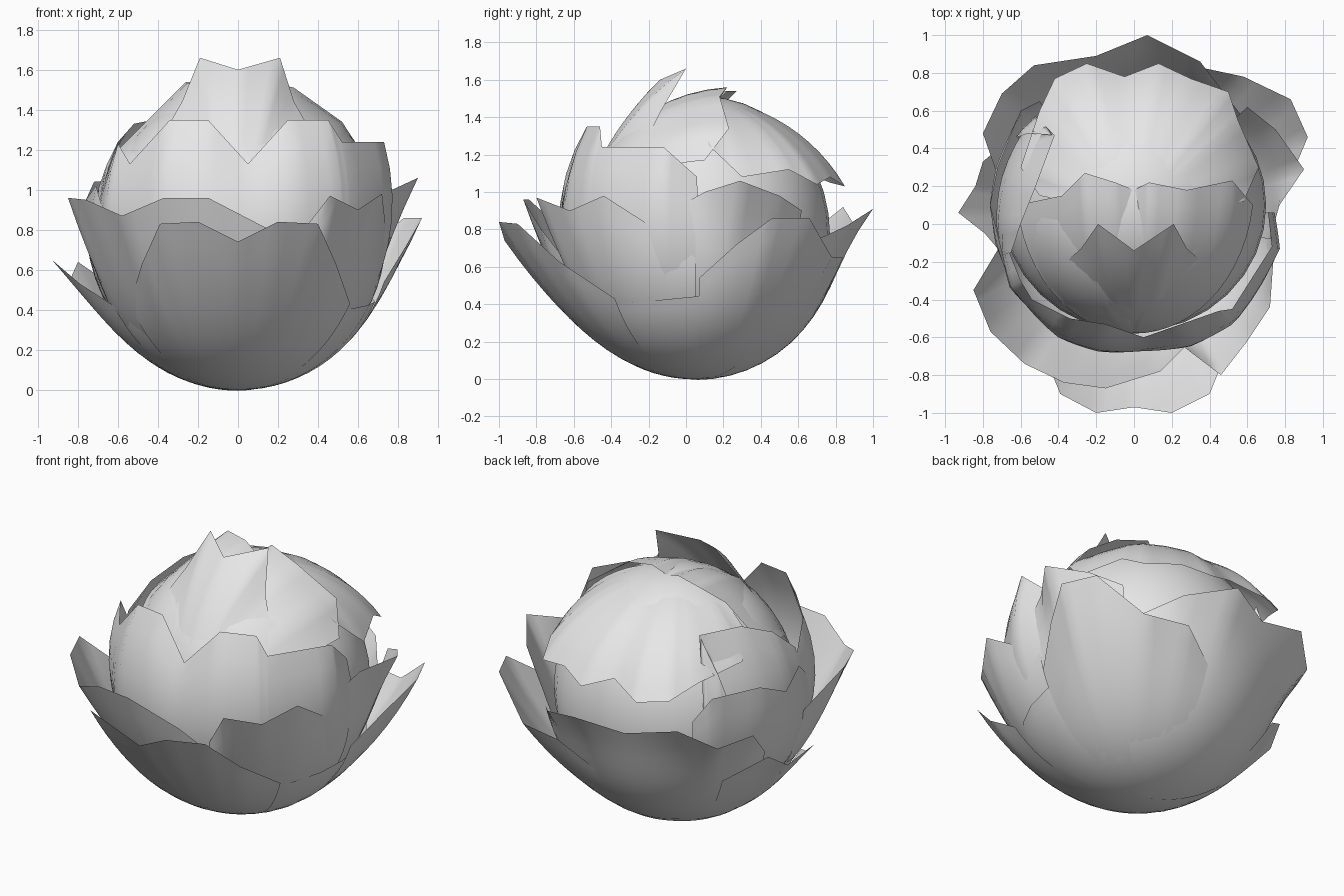
import bpy
import bmesh
from math import cos, sin, radians
from mathutils import Matrix, Quaternion, Vector

cube = bpy.data.objects.get("Cube")
if cube:
    bpy.data.objects.remove(cube, do_unlink=True)

CENTRE = Vector((0, 0.05, 0.75))
DOWN, UP, FRONT = Vector((0, 0, -1)), Vector((0, 0, 1)), Vector((0, -1, 0))

grey = bpy.data.materials.new("plain grey")
grey.use_nodes = True
grey.diffuse_color = (0.8, 0.8, 0.8, 1)
grey.node_tree.nodes["Principled BSDF"].inputs["Base Color"].default_value = grey.diffuse_color


def finish(name, bm):
    """Turn a bmesh into a smooth shaded grey object."""
    mesh = bpy.data.meshes.new(name)
    bm.to_mesh(mesh)
    bm.free()
    mesh.materials.append(grey)
    obj = bpy.data.objects.new(name, mesh)
    bpy.context.collection.objects.link(obj)
    for poly in mesh.polygons:
        poly.use_smooth = True


def leaf(name, rim, radius=0.75, flare=4, pole=DOWN, steps=14, cuts=4):
    """Wrap ribs round the head from one pole out to a jagged rim."""
    rim = [Vector(p) - CENTRE for p in rim]
    ends = [a.lerp(b, i / cuts) for a, b in zip(rim, rim[1:]) for i in range(cuts)]
    ends.append(rim[-1])
    bm = bmesh.new()
    tip = bm.verts.new(CENTRE + pole * radius)
    ribs = []
    for end in ends:
        axis = pole.cross(end).normalized()
        angle = pole.angle(end)
        rib = [tip]
        for i in range(1, steps + 1):
            t = i / steps
            reach = radius + (end.length - radius) * t ** flare
            rib.append(bm.verts.new(CENTRE + Quaternion(axis, angle * t) @ pole * reach))
        ribs.append(rib)
    for a, b in zip(ribs, ribs[1:]):
        bm.faces.new((tip, b[1], a[1]))
        for i in range(1, steps):
            bm.faces.new((a[i], b[i], b[i + 1], a[i + 1]))
    bmesh.ops.remove_doubles(bm, verts=bm.verts, dist=0.0001)
    bmesh.ops.recalc_face_normals(bm, faces=bm.faces)
    # Turn the leaf outward from the head
    if sum((f.calc_center_median() - CENTRE).dot(f.normal) for f in bm.faces) < 0:
        bmesh.ops.reverse_faces(bm, faces=bm.faces)
    finish(name, bm)


# Solid heart of the head
core = bmesh.new()
bmesh.ops.create_uvsphere(core, u_segments=32, v_segments=20, radius=1,
                          matrix=Matrix.LocRotScale((0, 0.1, 0.77), None, (0.7, 0.67, 0.74)))
finish("heart", core)

# Smooth bowl where the leaf bases merge
bowl_rim = []
for step in range(25):
    turn = radians(step * 15)
    slope = Vector((cos(turn), sin(turn), -0.45 + 0.12 * sin(turn)))
    bowl_rim.append(CENTRE + slope.normalized() * 0.752)
leaf("leaf_base", bowl_rim, 0.752, 1, cuts=2)

# Outer leaves
leaf("outer_front_leaf", [
    (-.54, -.38, .43), (-.48, -.68, .63), (-.39, -.9, .83), (-.2, -1, .84), (0, -.97, .74),
    (.2, -1, .84), (.4, -.9, .83), (.49, -.68, .63), (.56, -.38, .43)], 0.75)
leaf("outer_front_right_leaf", [
    (-.7, -.1, .7), (-.85, -.35, .96), (-.76, -.57, .95), (-.58, -.74, .87),
    (-.37, -.84, .96), (-.15, -.87, .96), (.14, -.78, .81), (.3, -.62, .6)], 0.74, 5)
leaf("outer_front_left_leaf", [
    (.25, -.64, .7), (.46, -.8, .97), (.6, -.62, .9), (.72, -.44, .98),
    (.74, -.16, .8), (.73, .05, .65)], 0.735, 5)
leaf("outer_back_left_leaf", [
    (.73, .07, .54), (.84, .27, .72), (.92, .46, .86), (.83, .66, .86),
    (.58, .78, .65), (.3, .84, .65), (.1, .77, .5)], 0.75)
leaf("outer_right_leaf", [
    (-.62, -.25, .42), (-.79, -.05, .53), (-.93, .06, .65), (-.84, .2, .55),
    (-.8, .33, .64), (-.6, .5, .5)], 0.75, 5)
leaf("outer_back_leaf", [
    (.58, .56, .68), (.35, .86, .82), (.07, 1, .91), (-.2, .89, .84), (-.53, .84, .92),
    (-.7, .69, .8), (-.8, .48, .83), (-.72, .25, .62)], 0.755, 8)

# Middle leaves
leaf("middle_left_leaf", [
    (.72, -.08, .9), (.77, .1, 1), (.9, .29, 1.06), (.75, .5, .98), (.6, .62, .9)], 0.72, 7)
leaf("middle_right_leaf", [
    (-.5, .65, .9), (-.6, .6, 1.05), (-.72, .3, 1.04), (-.76, .1, .95), (-.71, -.1, 1.02),
    (-.66, -.3, .85)], 0.725)
leaf("middle_front_leaf", [
    (-.7, -.05, .95), (-.6, -.3, 1.23), (-.54, -.4, 1.13), (-.34, -.5, 1.35),
    (-.15, -.53, 1.35), (.05, -.6, 1.13), (.25, -.53, 1.35), (.45, -.46, 1.35),
    (.52, -.45, 1.24), (.73, -.12, 1.24), (.71, .06, 1.08)], 0.7, 3)

# Inner leaves
leaf("inner_right_leaf", [
    (-.65, -.15, 1.1), (-.6, 0, 1.24), (-.52, .2, 1.33), (-.42, .47, 1.35),
    (-.56, .48, 1.14), (-.62, .46, .98)], 0.72, 5)
leaf("inner_front_leaf", [
    (-.62, .1, 1.18), (-.38, .15, 1.42), (-.26, .27, 1.54), (-.1, .22, 1.54),
    (0, .18, 1.5), (.08, .22, 1.56), (.28, .18, 1.51), (.52, .23, 1.34),
    (.63, .1, 1.17)], 0.63, 2, FRONT)

# Two pointed crest standing up at the top
leaf("crest", [
    (-.36, -.2, 1.3), (-.28, -.13, 1.44), (-.19, 0, 1.66), (0, -.14, 1.6),
    (.21, 0, 1.66), (.28, -.13, 1.44), (.36, -.2, 1.3)], 0.63, 3, FRONT)

# Leaf folded over the top, its edge hanging down the back
leaf("folded_top_leaf", [
    (-.5, .15, 1.3), (-.6, .3, 1.17), (-.5, .6, 1.12), (-.42, .77, 1.05), (-.25, .85, 1.03),
    (-.05, .78, 1.1), (.13, .85, 1.03), (.3, .77, 1.08), (.5, .7, 1.04),
    (.55, .55, 1.12), (.66, .3, 1.08), (.58, .12, 1.25)], 0.75, 2, UP)
